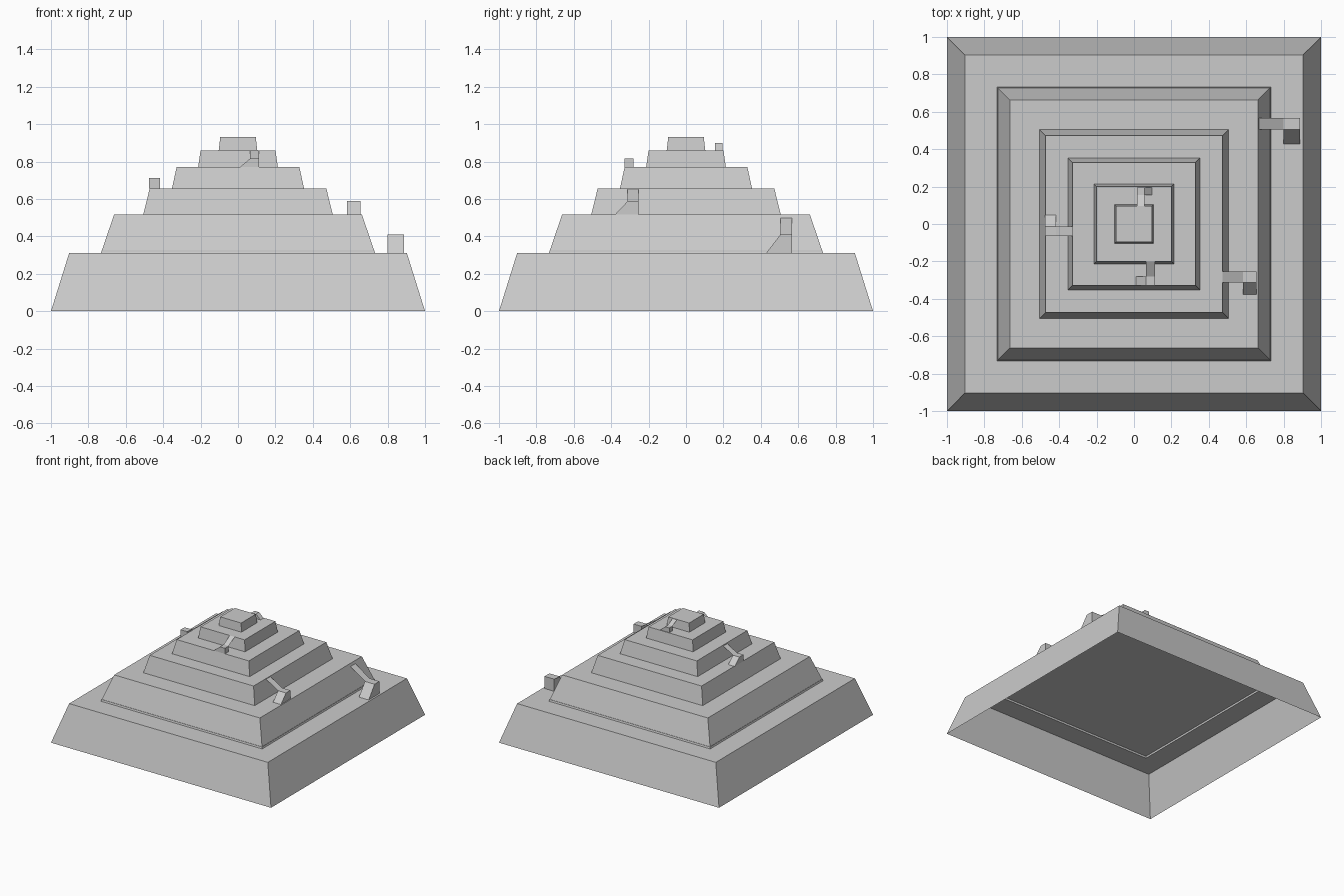
import bpy, bmesh
from math import pi
from mathutils import Matrix

if "Cube" in bpy.data.objects:
    bpy.data.objects.remove(bpy.data.objects["Cube"])


def finish(bm, name, angle=0.0):
    bmesh.ops.transform(bm, matrix=Matrix.Rotation(angle, 4, 'Z'), verts=bm.verts)
    me = bpy.data.meshes.new(name)
    bm.to_mesh(me)
    bm.free()
    ob = bpy.data.objects.new(name, me)
    bpy.context.collection.objects.link(ob)


def stepped(name, rings, cap_bottom):
    """Stack of square rings (half width, z), capped on top."""
    bm = bmesh.new()
    loops = [[bm.verts.new((sx * h, sy * h, z))
              for sx, sy in ((-1, -1), (1, -1), (1, 1), (-1, 1))] for h, z in rings]
    for a, b in zip(loops, loops[1:]):
        for i in range(4):
            j = (i + 1) % 4
            bm.faces.new((a[i], a[j], b[j], b[i]))
    bm.faces.new(loops[-1])
    if cap_bottom:
        bm.faces.new(loops[0][::-1])
    finish(bm, name)


def stair(name, angle, u, v, z):
    """Thin sloped flight down to a landing block, then a side ramp.
    u: flight start, block inner, block outer; v: ramp foot, block sides;
    z: floor, landing, flight top."""
    u0, u1, u2 = u
    foot, v0, v1 = v
    floor, land, top = z
    # landing block with ramp: one profile extruded outward
    bm = bmesh.new()
    profile = ((foot, floor), (v0, land), (v1, land), (v1, floor))
    face = bm.faces.new([bm.verts.new((u1, a, b)) for a, b in profile])
    ext = bmesh.ops.extrude_face_region(bm, geom=[face], use_keep_orig=True)
    moved = [e for e in ext['geom'] if isinstance(e, bmesh.types.BMVert)]
    bmesh.ops.translate(bm, vec=(u2 - u1, 0, 0), verts=moved)
    bmesh.ops.recalc_face_normals(bm, faces=bm.faces)
    # sloped sheet
    bm.faces.new([bm.verts.new(p) for p in ((u0, v0, top), (u1, v0, land),
                                            (u1, v1, land), (u0, v1, top))])
    finish(bm, name, angle)


# Hollow base, open underneath, with a shallow recess in its ceiling
stepped("base_tier", [(1.0, 0), (0.903, 0.31), (0.73, 0.31), (0.73, 0.325)], False)

# Upper tiers: (bottom half width, top half width, bottom z, top z)
tiers = [(0.733, 0.662, 0.31, 0.518), (0.506, 0.472, 0.518, 0.657),
         (0.353, 0.328, 0.657, 0.77), (0.213, 0.2, 0.77, 0.86),
         (0.103, 0.095, 0.86, 0.93)]
for i, (b, t, z0, z1) in enumerate(tiers):
    zb = 0.325 if i == 0 else z0
    rings = [(b, z0), (t, z1)]
    # the second tier stays open below: the base recess closes it
    stepped(f"tier_{i + 2}", rings, zb == z0)

# Stairs spiralling down the sides
stair("stair_1", 0, (0.66, 0.80, 0.888), (0.428, 0.505, 0.568), (0.31, 0.41, 0.503))
stair("stair_2", 0, (0.465, 0.583, 0.655), (-0.378, -0.312, -0.255), (0.518, 0.588, 0.657))
stair("stair_3", pi, (0.33, 0.418, 0.476), (-0.048, 0.013, 0.065), (0.657, 0.711, 0.762))
stair("stair_4", -pi / 2, (0.2, 0.28, 0.328), (0.01, 0.065, 0.111), (0.77, 0.816, 0.86))
stair("stair_5", pi / 2, (0.09, 0.155, 0.195), (-0.096, -0.055, -0.015), (0.86, 0.898, 0.93))
